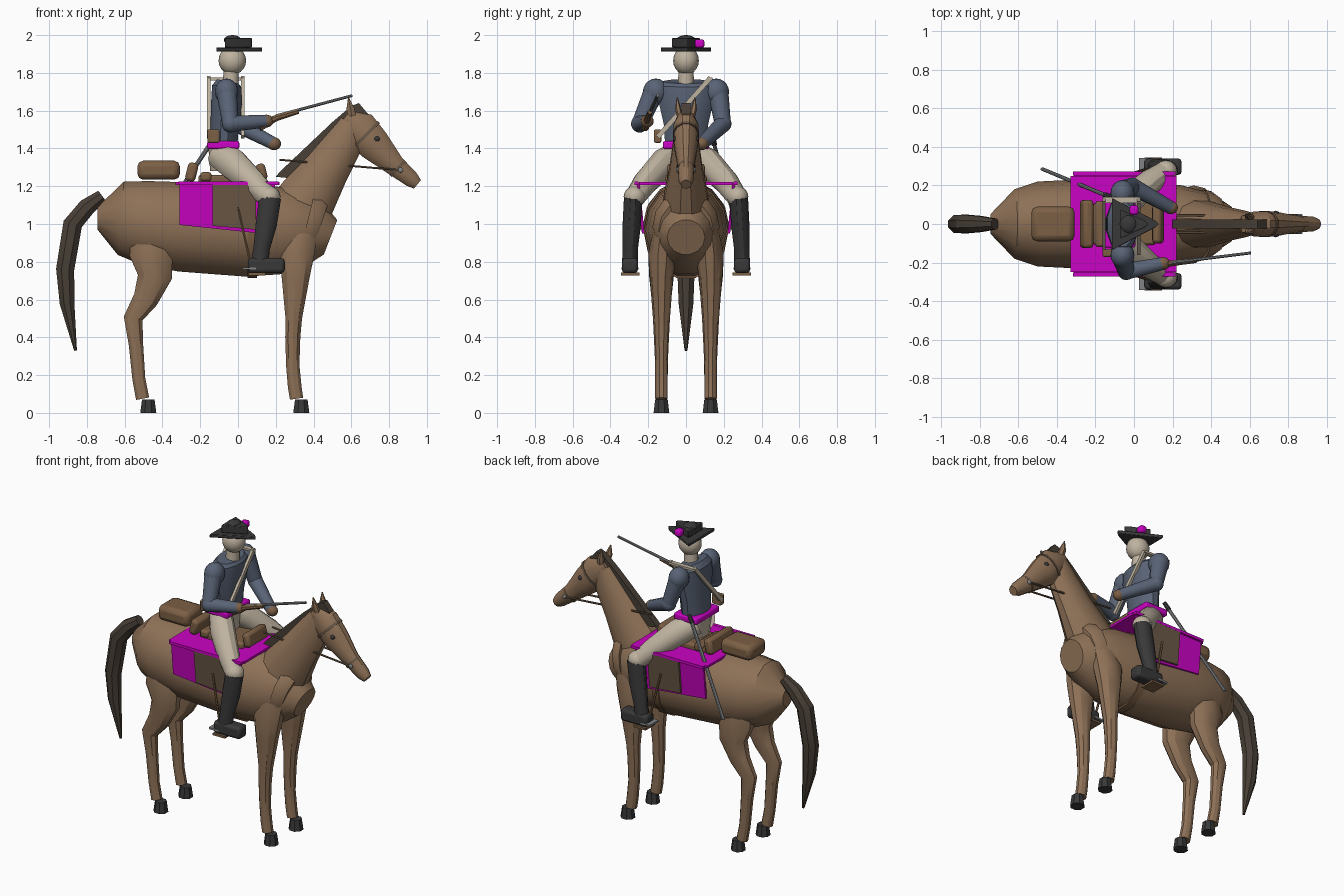
import bpy, bmesh, math
from mathutils import Vector, Matrix

if "Cube" in bpy.data.objects:
    bpy.data.objects.remove(bpy.data.objects["Cube"], do_unlink=True)


def material(name, red, green, blue):
    mat = bpy.data.materials.new(name)
    mat.use_nodes = True
    mat.diffuse_color = (red, green, blue, 1)
    mat.node_tree.nodes["Principled BSDF"].inputs["Base Color"].default_value = (red, green, blue, 1)
    return mat


coat = material("chestnut coat", .27, .165, .095)
leather = material("saddle leather", .2, .115, .06)
dark_leather = material("dark leather", .15, .1, .063)
hair = material("dark hair", .065, .05, .037)
black = material("black", .04, .04, .04)
blue = material("blue cloth", .1, .125, .18)
beige = material("beige", .52, .45, .35)
magenta = material("magenta cloth", .6, .001, .55)
steel = material("steel", .22, .23, .24)


def finish(name, bm, mat, bevel=0):
    bmesh.ops.recalc_face_normals(bm, faces=bm.faces)
    mesh = bpy.data.meshes.new(name)
    bm.to_mesh(mesh)
    bm.free()
    obj = bpy.data.objects.new(name, mesh)
    bpy.context.collection.objects.link(obj)
    mesh.materials.append(mat)
    if bevel:
        mod = obj.modifiers.new("rounded edges", "BEVEL")
        mod.width, mod.segments = bevel, 2
    bpy.ops.object.select_all(action="DESELECT")
    obj.select_set(True)
    bpy.context.view_layer.objects.active = obj
    bpy.ops.object.shade_smooth_by_angle(angle=math.radians(30))
    return obj


def tube(name, mat, rings, sides=12, mirror=1):
    """Loft ellipses along a path; each ring is x, y, z, radius in the xz plane, radius across."""
    bm = bmesh.new()
    centres = [Vector((r[0], r[1] * mirror, r[2])) for r in rings]
    loops = []
    for i, ring in enumerate(rings):
        along = (centres[min(i + 1, len(rings) - 1)] - centres[max(i - 1, 0)]).normalized()
        across = Vector((0, 1, 0))
        across = (across - along * across.dot(along)).normalized()
        other = along.cross(across)
        loop = []
        for k in range(sides):
            a = math.tau * (k + .5) / sides
            loop.append(bm.verts.new(centres[i] + other * math.cos(a) * ring[3]
                                     + across * math.sin(a) * ring[-1]))
        loops.append(loop)
    for low, high in zip(loops, loops[1:]):
        for k in range(sides):
            n = (k + 1) % sides
            bm.faces.new((low[k], low[n], high[n], high[k]))
    bm.faces.new(loops[0])
    bm.faces.new(loops[-1])
    return finish(name, bm, mat)


def box(name, mat, centre, size, bevel=0, tilt=0):
    bm = bmesh.new()
    bmesh.ops.create_cube(bm, size=1)
    turn = Matrix.Rotation(tilt, 4, "Y")
    bmesh.ops.transform(bm, verts=bm.verts,
                        matrix=Matrix.Translation(centre) @ turn @ Matrix.Diagonal((*size, 1)))
    return finish(name, bm, mat, bevel)


def ball(name, mat, centre, size):
    bm = bmesh.new()
    bmesh.ops.create_uvsphere(bm, u_segments=16, v_segments=10, radius=1)
    bmesh.ops.transform(bm, verts=bm.verts,
                        matrix=Matrix.Translation(centre) @ Matrix.Diagonal((*size, 1)))
    return finish(name, bm, mat)


def plate(name, mat, outline, y, thick, lean=0, mirror=1):
    """Extrude an xz outline across y; lean moves the lower points inward."""
    bm = bmesh.new()
    top = max(z for x, z in outline)
    sides = [[bm.verts.new((x, mirror * (y + off - lean * (top - z)), z)) for x, z in outline]
             for off in (-thick / 2, thick / 2)]
    bm.faces.new(sides[0])
    bm.faces.new(sides[1])
    for k in range(len(outline)):
        n = (k + 1) % len(outline)
        bm.faces.new((sides[0][k], sides[0][n], sides[1][n], sides[1][k]))
    return finish(name, bm, mat)


# Horse trunk, neck and head
tube("horse_body", coat, [(-.745, 0, 1.03, .06, .05), (-.62, 0, 1.03, .2, .18), (-.5, 0, 1.01, .225, .22),
     (-.3, 0, .985, .243, .23), (.05, 0, .965, .25, .22), (.25, 0, .965, .235, .2),
     (.4, 0, .965, .185, .16), (.49, 0, .93, .1, .1)], 14)
tube("horse_neck", coat, [(.27, 0, 1.0, .17, .14), (.37, 0, 1.14, .16, .12), (.47, 0, 1.29, .125, .09),
     (.56, 0, 1.43, .105, .07), (.61, 0, 1.53, .08, .055)])
tube("horse_head", coat, [(.57, 0, 1.57, .045, .045), (.64, 0, 1.51, .1, .068), (.72, 0, 1.42, .092, .066),
     (.83, 0, 1.31, .058, .045), (.92, 0, 1.235, .044, .04), (.95, 0, 1.21, .03, .028)])
plate("mane", hair, [(.2, 1.25), (.22, 1.275), (.5, 1.54), (.6, 1.625), (.64, 1.64), (.69, 1.58),
      (.6, 1.55), (.5, 1.43), (.3, 1.24)], 0, .045)
tube("tail", hair, [(-.72, 0, 1.15, .035, .03), (-.8, 0, 1.09, .05, .045), (-.875, 0, 1.0, .055, .052),
     (-.915, 0, .76, .052, .05), (-.905, 0, .58, .042, .042), (-.86, 0, .33, .008, .008)], 8)
tube("breast_collar", coat, [(.36, 0, .985, .2, .178), (.4, 0, .975, .196, .17), (.43, 0, .965, .17, .145)], 14)
tube("girth_strap", leather, [(.05, 0, .965, .257, .225), (.1, 0, .965, .257, .222)], 14)

# Paired horse parts
for label, side in (("left", 1), ("right", -1)):
    tube(label + "_front_leg", coat, [(.33, .12, .98, .1, .05), (.31, .125, .84, .098, .075),
         (.305, .13, .72, .078, .062), (.295, .13, .5, .046, .045), (.29, .13, .4, .042, .04),
         (.29, .13, .25, .037, .033), (.3, .13, .14, .038, .033), (.31, .13, .075, .037, .033)], 10, side)
    tube(label + "_hind_leg", coat, [(-.46, .12, .95, .11, .06), (-.46, .125, .84, .12, .075),
         (-.44, .13, .72, .095, .065), (-.49, .13, .6, .07, .052), (-.555, .13, .5, .053, .043),
         (-.54, .13, .36, .04, .036), (-.525, .13, .18, .036, .033), (-.505, .13, .075, .037, .033)], 10, side)
    for part, x in (("front", .335), ("hind", -.475)):
        tube(f"{label}_{part}_hoof", black, [(x, .13, .07, .036, .036), (x, .13, 0, .046, .045)], 8, side)
    tube(label + "_ear", coat, [(.605, .03, 1.56, .025, .016), (.595, .042, 1.61, .024, .016),
         (.585, .047, 1.67, .003, .003)], 6, side)
    ball(label + "_eye", black, (.735, side * .057, 1.45), (.016, .012, .014))
    tube(label + "_rein", dark_leather, [(.22, .045, 1.34, .006), (.86, .045, 1.285, .006)], 6, side)
    ball(label + "_bit_ring", steel, (.86, side * .045, 1.285), (.014, .008, .014))
for part, x, z, high, wide in (("cheek", .67, 1.475, .103, .071), ("nose", .84, 1.3, .057, .046)):
    tube(part + "_band", dark_leather, [(x, 0, z, high, wide), (x + .012, 0, z - .012, high, wide)])

# Saddle, cloth and luggage
box("saddle_cloth_top", magenta, (-.055, 0, 1.215), (.55, .5, .016))
box("saddle_seat", leather, (-.05, 0, 1.235), (.32, .22, .05), .015)
box("cantle", leather, (-.245, 0, 1.275), (.055, .25, .1), .018, .25)
box("rear_saddle_pad", leather, (-.17, 0, 1.25), (.06, .24, .05), .015)
box("pommel", leather, (.125, 0, 1.275), (.05, .2, .09), .018, -.25)
box("bedroll", leather, (-.42, 0, 1.285), (.225, .18, .1), .03)
for label, side in (("left", 1), ("right", -1)):
    box(label + "_cloth_border", magenta, (-.05, side * .262, 1.215), (.53, .022, .018))
    plate(label + "_cloth_panel", magenta, [(-.31, 1.215), (.2, 1.215), (.12, .95), (-.31, .995)],
          .253, .014, .1, side)
    plate(label + "_saddle_flap", dark_leather, [(-.135, 1.21), (.095, 1.21), (.095, .97), (-.135, .99)],
          .265, .016, .1, side)
    tube(label + "_stirrup_strap", leather, [(0, .265, 1.09, .007), (.075, .29, .75, .007)], 6, side)
    box(label + "_stirrup", leather, (.1, side * .295, .735), (.09, .1, .014))

# Rider legs and arms
for label, side in (("left", 1), ("right", -1)):
    tube(label + "_thigh", beige, [(-.1, .04, 1.37, .075, .07), (-.03, .12, 1.32, .083, .075),
         (.08, .215, 1.22, .068, .066), (.16, .27, 1.14, .055, .055)], 12, side)
    ball(label + "_knee", beige, (.165, side * .272, 1.145), (.06, .058, .055))
    tube(label + "_boot", black, [(.17, .28, 1.14, .06, .05), (.15, .287, 1.0, .058, .05),
         (.125, .295, .87, .045, .042), (.115, .297, .79, .048, .043)], 12, side)
    box(label + "_foot", black, (.15, side * .297, .78), (.195, .085, .08), .018)
    box(label + "_spur", steel, (.06, side * .297, .765), (.07, .09, .012))
    ball(label + "_shoulder", blue, (-.06, side * .16, 1.7), (.062, .068, .07))
for label, elbow, hand in (("left", (-.01, .195, 1.53), (.19, .085, 1.425)),
                           ("right", (-.04, -.245, 1.53), (.15, -.205, 1.545))):
    shoulder = (-.06, math.copysign(.17, elbow[1]), 1.7)
    tube(label + "_upper_arm", blue, [(*shoulder, .056), (*elbow, .044)])
    ball(label + "_elbow", blue, elbow, (.046, .046, .046))
    tube(label + "_forearm", blue, [(*elbow, .045), (*hand, .034)])
    ball(label + "_glove", leather, hand, (.038, .034, .034))

# Rider trunk
tube("hips", beige, [(-.08, 0, 1.28, .07, .1), (-.08, 0, 1.41, .08, .115)])
box("sash", magenta, (-.078, 0, 1.418), (.17, .245, .042), .01)
tube("coat_body", blue, [(-.075, 0, 1.43, .075, .115), (-.07, 0, 1.53, .078, .122), (-.06, 0, 1.65, .085, .15),
     (-.06, 0, 1.73, .08, .15), (-.055, 0, 1.755, .06, .12)], 12)
tube("neck", beige, [(-.04, 0, 1.73, .045), (-.035, 0, 1.83, .04)])
ball("head", beige, (-.03, 0, 1.865), (.073, .068, .075))

# Three-cornered hat with plume
for part, rear, front, half, low, high in (("hat_brim", -.115, .13, .135, 1.913, 1.935),
                                           ("hat_crown", -.07, .075, .075, 1.935, 1.985)):
    bm = bmesh.new()
    outline = [(rear, -half), (rear, half), (front - .02, .018), (front, 0), (front - .02, -.018)]
    base = bm.faces.new([bm.verts.new((x, y, low)) for x, y in outline])
    lifted = bmesh.ops.extrude_face_region(bm, geom=[base])["geom"]
    bmesh.ops.translate(bm, vec=(0, 0, high - low), verts=[v for v in lifted if isinstance(v, bmesh.types.BMVert)])
    finish(part, bm, black, .004)
ball("hat_top", black, (-.03, 0, 1.975), (.045, .05, .025))
box("plume", magenta, (.0, .072, 1.955), (.045, .05, .045), .012)

# Shoulder belt and pouch
for label, x in (("front", .025), ("rear", -.155)):
    tube(label + "_shoulder_belt", beige, [(x, .13, 1.775, .012, .018), (x, -.15, 1.46, .012, .018)], 4)
box("belt_top", beige, (-.065, .125, 1.768), (.19, .03, .014))
box("pouch", leather, (-.13, -.15, 1.465), (.065, .04, .07), .008)

# Carbine and sword
tube("carbine_stock", leather, [(.11, -.215, 1.515, .028, .02), (.2, -.203, 1.56, .018, .016),
     (.32, -.19, 1.595, .013, .013)], 8)
tube("carbine_barrel", steel, [(.2, -.2, 1.572, .009), (.605, -.15, 1.68, .008)], 8)
tube("sword_scabbard", steel, [(-.15, .15, 1.42, .013, .01), (-.475, .285, .92, .012, .009)], 8)
tube("sword_grip", black, [(-.15, .15, 1.42, .015), (-.12, .14, 1.465, .013)], 8)
